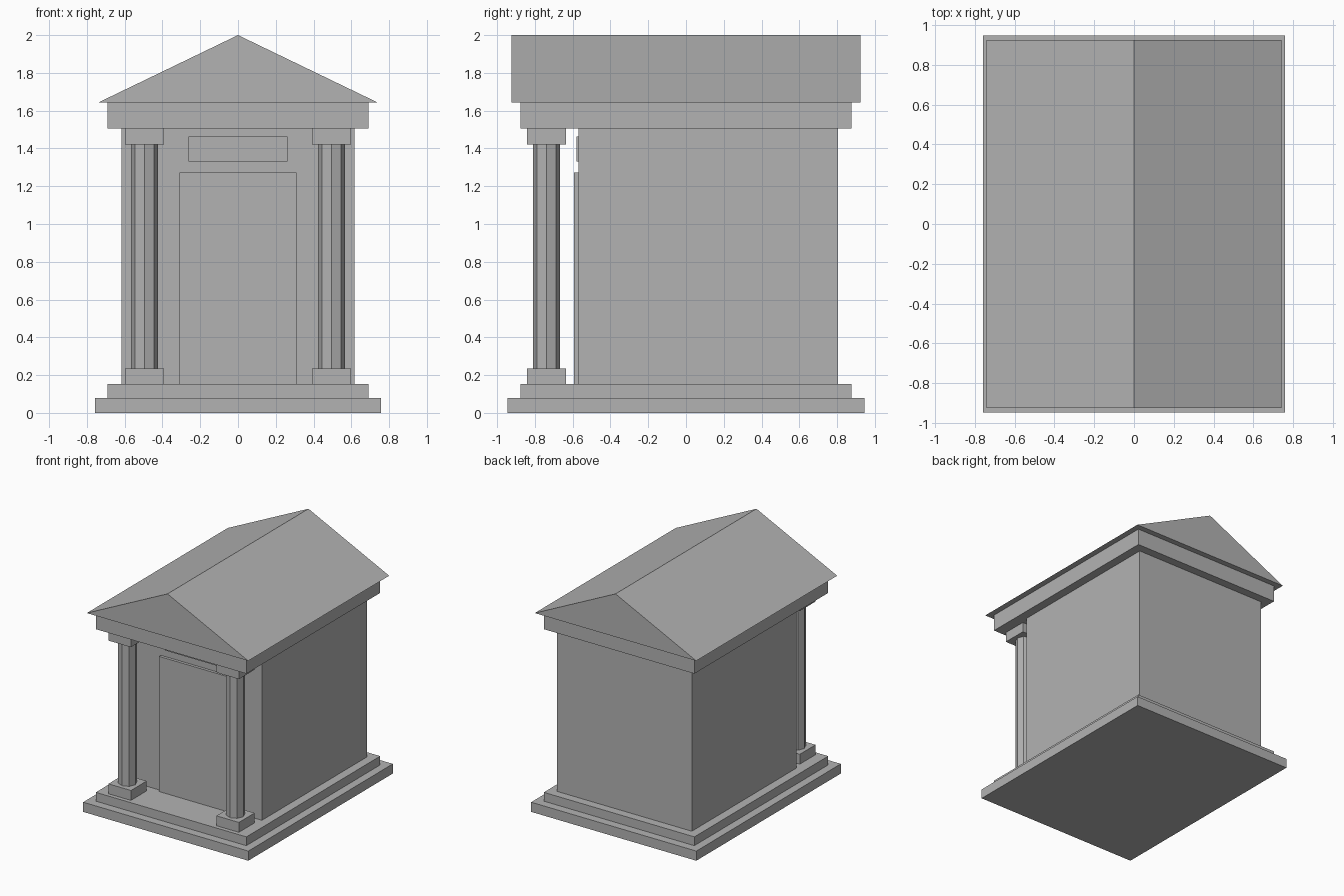
import bpy
import bmesh

default = bpy.data.objects.get("Cube")
if default:
    bpy.data.objects.remove(default, do_unlink=True)

# Single stone colour
stone = bpy.data.materials.new("grey_stone")
stone.use_nodes = True
GREY = (0.45, 0.45, 0.45, 1.0)
stone.diffuse_color = GREY
stone.node_tree.nodes["Principled BSDF"].inputs["Base Color"].default_value = GREY


def finish(name, bm):
    bmesh.ops.recalc_face_normals(bm, faces=bm.faces)
    mesh = bpy.data.meshes.new(name)
    bm.to_mesh(mesh)
    bm.free()
    mesh.materials.append(stone)
    obj = bpy.data.objects.new(name, mesh)
    bpy.context.collection.objects.link(obj)
    return obj


def block(name, x, y, z):
    """Box spanning the (low, high) range on each axis."""
    bm = bmesh.new()
    bmesh.ops.create_cube(bm, size=1)
    for v in bm.verts:
        v.co = [(lo + hi) / 2 + c * (hi - lo) for c, (lo, hi) in zip(v.co, (x, y, z))]
    return finish(name, bm)


def span(half, centre=0.0):
    return (centre - half, centre + half)


FLOOR, EAVE, ROOF = 0.153, 1.505, 1.643

# Stepped base
block("lower_step", span(0.757), span(0.946), (0, 0.08))
block("upper_step", span(0.69), span(0.876), (0.08, FLOOR))

# Chamber with door and plaque on the front wall
WALL = -0.568
block("chamber", span(0.617), (WALL, 0.805), (FLOOR, EAVE))
block("door", span(0.309), (WALL - 0.024, WALL), (FLOOR, 1.273))
block("plaque", span(0.261), (WALL - 0.012, WALL), (1.33, 1.463))

# Beam under the roof
block("entablature", span(0.69), span(0.876), (EAVE, ROOF))

# Gabled roof: triangle extruded from front to back
bm = bmesh.new()
gable = bm.faces.new([bm.verts.new((x, -0.923, z))
                      for x, z in ((-0.74, ROOF), (0.74, ROOF), (0, 2.0))])
ends = bmesh.ops.extrude_face_region(bm, geom=[gable], use_keep_orig=True)["geom"]
bmesh.ops.translate(bm, vec=(0, 1.846, 0),
                    verts=[g for g in ends if isinstance(g, bmesh.types.BMVert)])
finish("roof", bm)

# Porch columns: eight-sided shafts between square blocks
COL_Y, BASE_TOP, CAP_BOTTOM = -0.739, 0.235, 1.422
for side, cx in (("left", 0.495), ("right", -0.495)):
    block(side + "_column_base", span(0.103, cx), span(0.103, COL_Y), (FLOOR, BASE_TOP))
    block(side + "_column_capital", span(0.103, cx), span(0.103, COL_Y), (CAP_BOTTOM, EAVE))
    bm = bmesh.new()
    bmesh.ops.create_cone(bm, cap_ends=True, segments=8, radius1=0.072, radius2=0.072,
                          depth=CAP_BOTTOM - BASE_TOP)
    bmesh.ops.translate(bm, verts=bm.verts, vec=(cx, COL_Y, (BASE_TOP + CAP_BOTTOM) / 2))
    finish(side + "_column_shaft", bm)
